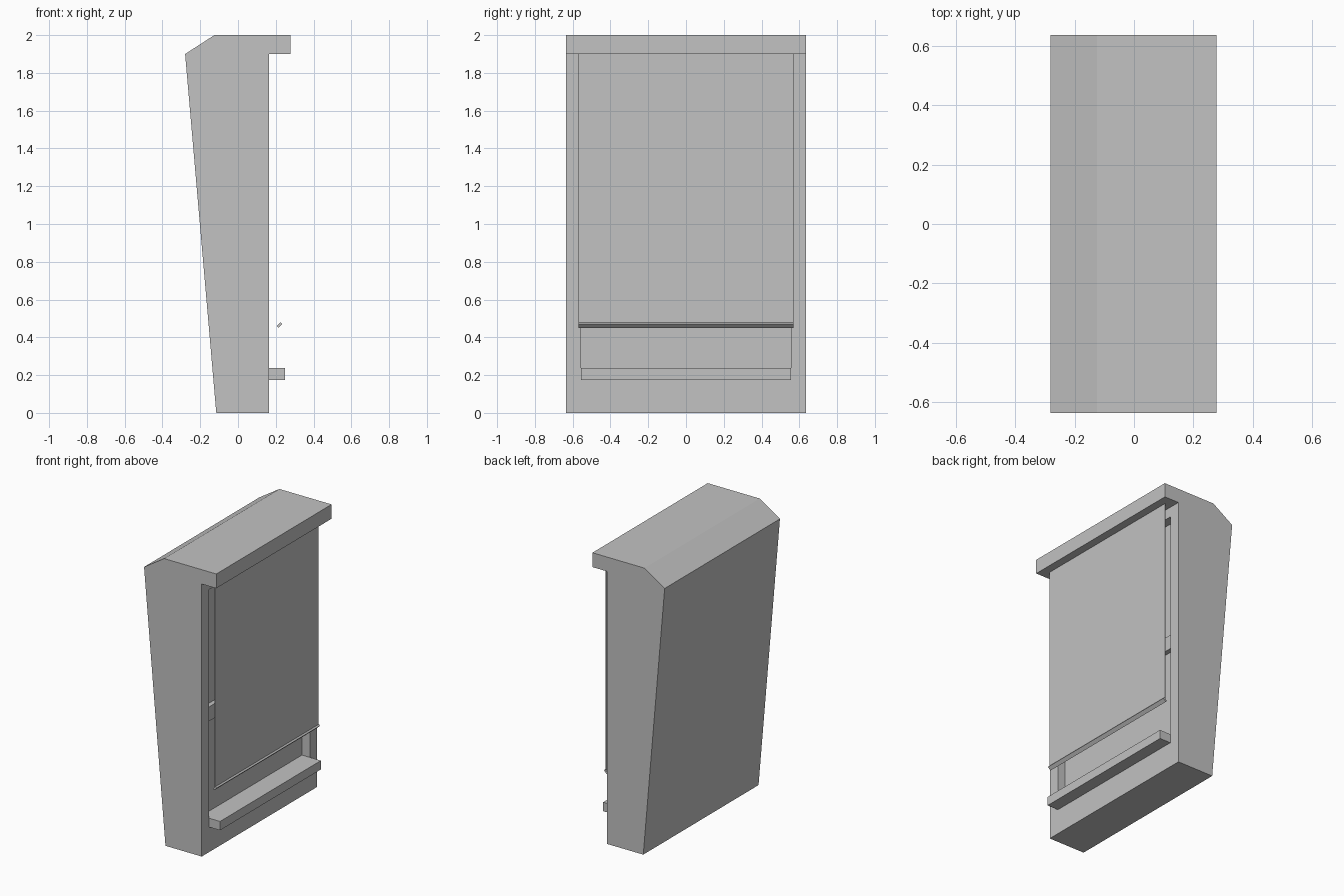
import bpy
import bmesh

cube = bpy.data.objects.get("Cube")
if cube:
    bpy.data.objects.remove(cube, do_unlink=True)

grey = bpy.data.materials.new("light_grey")
grey.use_nodes = True
colour = (0.54, 0.54, 0.54, 1)
grey.diffuse_color = colour
grey.node_tree.nodes["Principled BSDF"].inputs["Base Color"].default_value = colour


def extrude_profile(name, points, half_width):
    """Extrude an x-z outline symmetrically along y."""
    bm = bmesh.new()
    face = bm.faces.new([bm.verts.new((x, -half_width, z)) for x, z in points])
    out = bmesh.ops.extrude_face_region(bm, geom=[face])
    moved = [v for v in out["geom"] if isinstance(v, bmesh.types.BMVert)]
    bmesh.ops.translate(bm, verts=moved, vec=(0, 2 * half_width, 0))
    bmesh.ops.recalc_face_normals(bm, faces=bm.faces)
    mesh = bpy.data.meshes.new(name)
    bm.to_mesh(mesh)
    bm.free()
    mesh.materials.append(grey)
    obj = bpy.data.objects.new(name, mesh)
    bpy.context.collection.objects.link(obj)
    return obj


def box(name, x0, x1, z0, z1, half_width):
    return extrude_profile(name, [(x0, z0), (x1, z0), (x1, z1), (x0, z1)], half_width)


wall_x, glass_x = 0.165, 0.105
opening_half, blind_half = 0.555, 0.57

# Tapered wall with overhanging top
wall = extrude_profile("wall", [(-0.115, 0), (wall_x, 0), (wall_x, 1.9), (0.277, 1.9),
                                (0.277, 2), (-0.125, 2), (-0.28, 1.9)], 0.635)

# Window recess cut into the wall
cutter = box("recess_cutter", glass_x, 0.25, 0.175, 1.83, opening_half)
cutter.hide_render = True
cut = wall.modifiers.new("window_recess", "BOOLEAN")
cut.operation = "DIFFERENCE"
cut.solver = "EXACT"
cut.object = cutter
bpy.context.view_layer.objects.active = wall
bpy.ops.object.modifier_apply(modifier=cut.name)
bpy.data.objects.remove(cutter, do_unlink=True)

# Sill and crossbar inside the recess
box("window_sill", glass_x, 0.25, 0.175, 0.237, opening_half)
box("window_crossbar", glass_x, 0.137, 0.89, 0.99, opening_half)

# Hanging blind sheet with its tilted bottom rail
box("blind", 0.219, 0.221, 0.465, 1.9, blind_half)
extrude_profile("blind_rail", [(0.205, 0.459), (0.214, 0.45), (0.234, 0.47), (0.225, 0.479)],
                blind_half)
